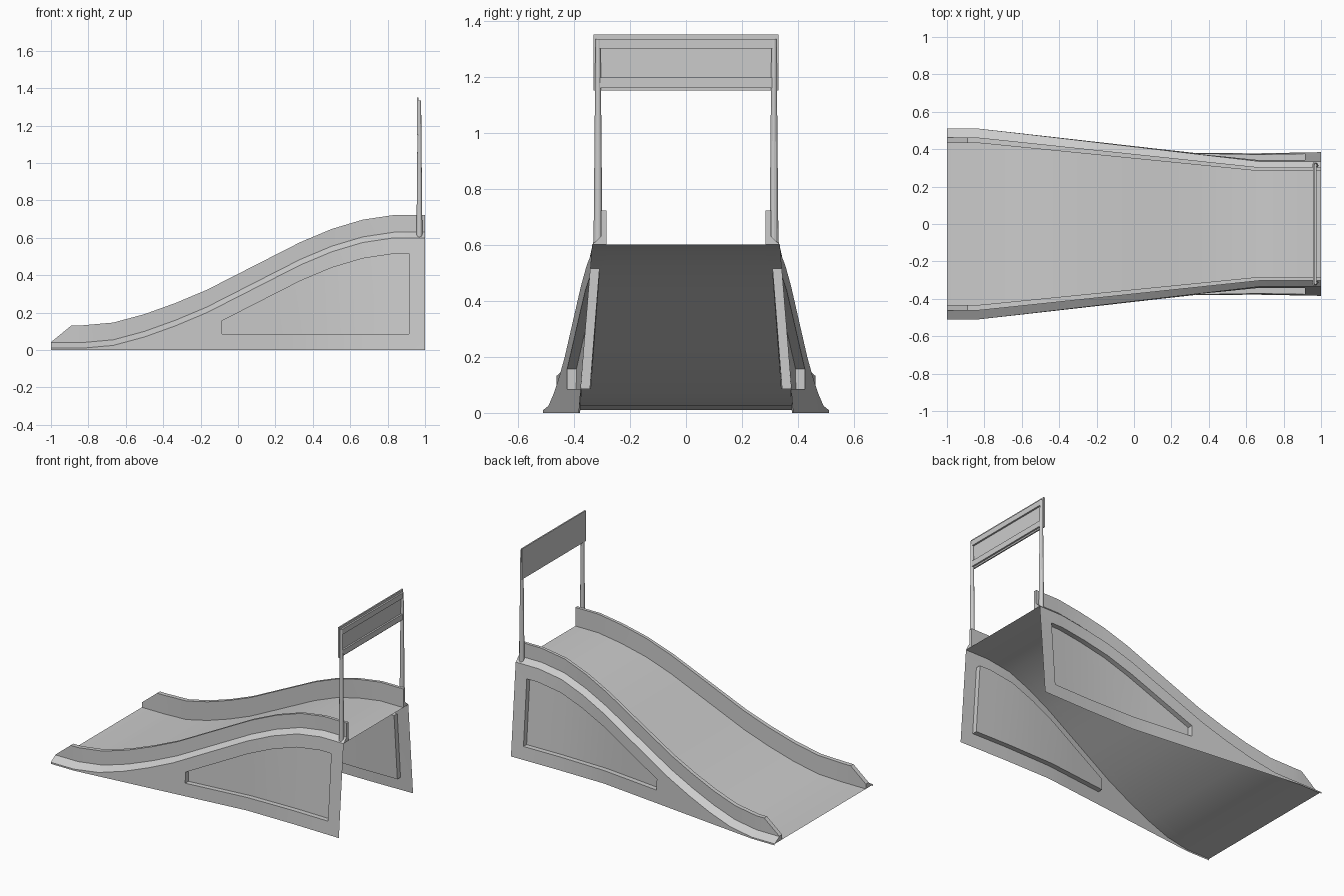
import bpy, bmesh

if "Cube" in bpy.data.objects:
    bpy.data.objects.remove(bpy.data.objects["Cube"])

# Playground slide: deck heights sampled every 1/6 unit along x
DECK_Z = [.01, .01, .025, .07, .13, .2, .285, .37, .455, .525, .575, .6, .6]
XS = [-1 + i / 6 for i in range(13)]
DECK = list(zip(XS, DECK_Z))
OUTER = [(-1, .51), (-.83, .51), (.67, .335), (1, .335)]
RAIL_OUT = [(-1, .462), (-.83, .462), (.67, .303), (1, .303)]
RAIL_IN = [(-1, .433), (-.83, .433), (.67, .283), (1, .283)]
BASE = [(-1, .51), (-.83, .51), (.33, .379), (.67, .378), (1, .384)]
R0, R1 = -.085, .915          # ends of the side panel recess
RECESS_DEPTH = .033


def at(table, x):
    """Linear interpolation in a list of (x, value)."""
    for (xa, va), (xb, vb) in zip(table, table[1:]):
        if x <= xb + 1e-9:
            return va + (vb - va) * (x - xa) / (xb - xa)
    return table[-1][1]


def finish(name, bm, mirror=False, recalc=False):
    if recalc:
        bmesh.ops.recalc_face_normals(bm, faces=bm.faces)
    me = bpy.data.meshes.new(name)
    bm.to_mesh(me)
    bm.free()
    ob = bpy.data.objects.new(name, me)
    bpy.context.collection.objects.link(ob)
    if mirror:
        m = ob.modifiers.new("mirror", 'MIRROR')
        m.use_axis = (False, True, False)
        m.use_mirror_merge = False
    bpy.context.view_layer.objects.active = ob
    ob.select_set(True)
    bpy.ops.object.shade_smooth_by_angle(angle=.5)
    ob.select_set(False)
    return ob


def sweep(bm, sections, closed):
    """Bridge a row of cross-sections; cap the ends if closed."""
    rows = [[bm.verts.new(p) for p in s] for s in sections]
    n = len(rows[0])
    for a, b in zip(rows, rows[1:]):
        for i in range(n if closed else n - 1):
            j = (i + 1) % n
            bm.faces.new((a[i], b[i], b[j], a[j]))
    if closed:
        bm.faces.new(rows[0])
        bm.faces.new(rows[-1][::-1])


def box(name, x0, x1, y0, y1, z0, z1):
    bm = bmesh.new()
    sweep(bm, [[(x, y0, z0), (x, y1, z0), (x, y1, z1), (x, y0, z1)] for x in (x0, x1)], True)
    return finish(name, bm, recalc=True)


# Sliding surface
bm = bmesh.new()
sweep(bm, [[(x, -at(RAIL_IN, x), at(DECK, x)), (x, at(RAIL_IN, x), at(DECK, x))] for x in XS], False)
bmesh.ops.recalc_face_normals(bm, faces=bm.faces)
if sum(f.normal.z for f in bm.faces) < 0:
    bmesh.ops.reverse_faces(bm, faces=bm.faces)
finish("slide_deck", bm)

# Side rails with a sloping outer ledge
bm = bmesh.new()
sections = []
for x in sorted(XS + [-.89]):
    z = at(DECK, x)
    i, r, o = -at(RAIL_IN, x), -at(RAIL_OUT, x), -at(OUTER, x)
    top = z + (.032 if x < -.95 else .122)
    sections.append([(x, i, z), (x, i, top), (x, r, top), (x, r, z + .03), (x, o, z)])
sweep(bm, sections, True)
finish("side_rail", bm, mirror=True, recalc=True)

# Side walls: a leaning sheet with a recessed panel
bm = bmesh.new()
sections = []
for x in sorted(XS + [R0, R1]):
    top = at(DECK, x)
    b, o = at(BASE, x), at(OUTER, x)
    zs = [0, min(.085, top * .354), max(top - .085, top * .63), top]
    sections.append([(x, -(b + (o - b) * z / top), z) for z in zs])
sweep(bm, sections, False)
panel = []
for f in bm.faces:
    c = f.calc_center_median()
    frac = c.z / at(DECK, c.x)
    mid = {round(v.co.z, 4) for v in f.verts}
    ztop = max(at(DECK, v.co.x) - v.co.z for v in f.verts)
    zmin = min(v.co.z for v in f.verts)
    dmin = min(at(DECK, v.co.x) - v.co.z for v in f.verts)
    if R0 < c.x < R1 and zmin > .01 and dmin > .01:
        panel.append(f)
res = bmesh.ops.extrude_face_region(bm, geom=panel)
moved = [g for g in res["geom"] if isinstance(g, bmesh.types.BMVert)]
bmesh.ops.translate(bm, verts=moved, vec=(0, RECESS_DEPTH, 0))
old = [f for f in panel if f.is_valid]
if old:
    bmesh.ops.delete(bm, geom=old, context='FACES_ONLY')
bmesh.ops.recalc_face_normals(bm, faces=bm.faces)
if sum(f.normal.y * f.calc_area() for f in bm.faces) > 0:
    bmesh.ops.reverse_faces(bm, faces=bm.faces)
finish("side_wall", bm, mirror=True)

# Tapered sign posts
for side, s in (("right", -1), ("left", 1)):
    bpy.ops.mesh.primitive_cone_add(vertices=12, radius1=.016, radius2=.009, depth=.735,
                                    location=(.97, s * .314, .9675))
    bpy.context.object.name = side + "_post"
    bpy.ops.object.shade_smooth_by_angle(angle=.6)

# Header board and its two cross bars
box("header_board", .957, .966, -.33, .33, 1.15, 1.35)
box("upper_cross_bar", .966, .977, -.308, .308, 1.3, 1.335)
box("lower_cross_bar", .966, .977, -.308, .308, 1.16, 1.197)
